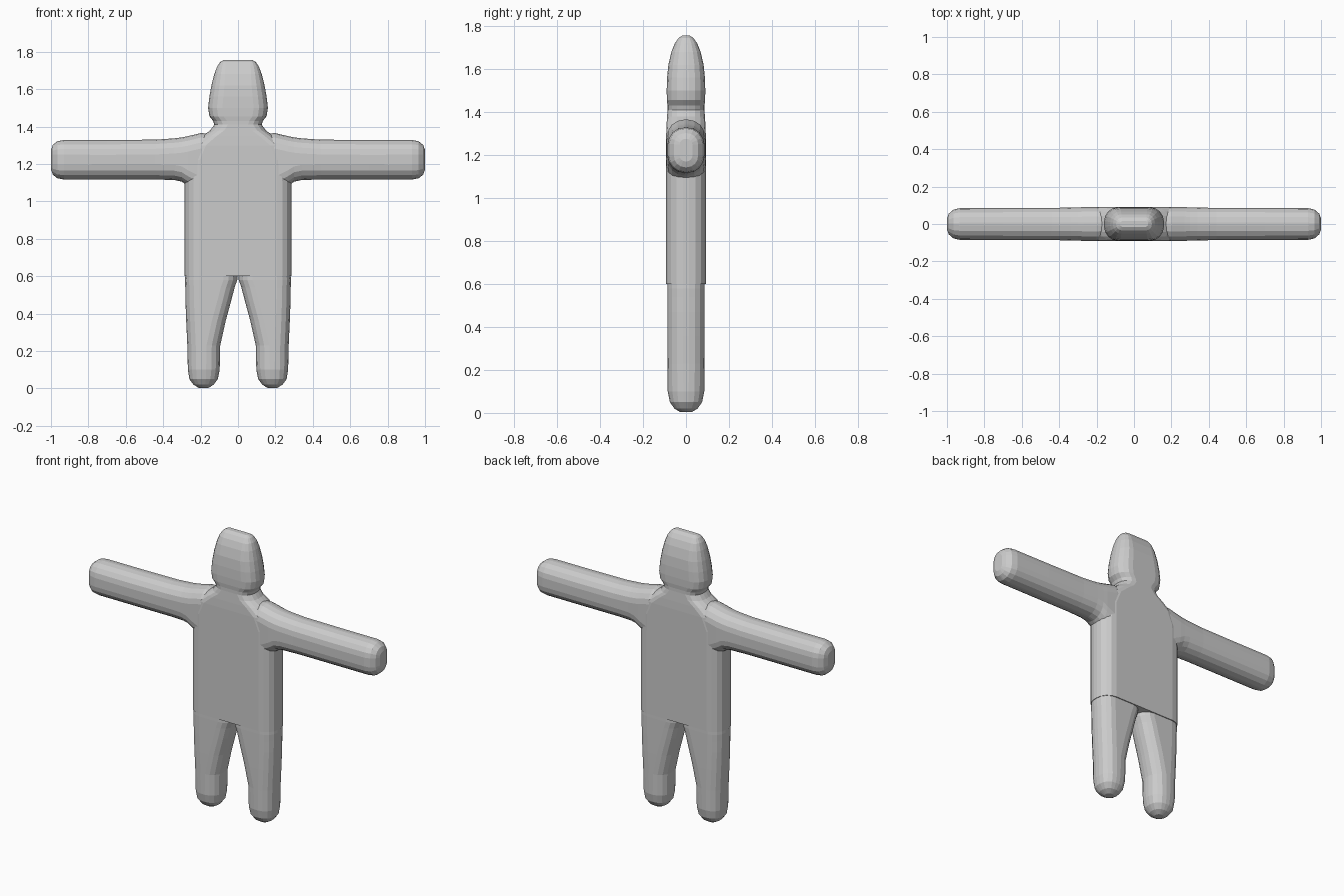
import bpy, bmesh
from math import cos, sin, pi
from mathutils import Vector

if "Cube" in bpy.data.objects:
    bpy.data.objects.remove(bpy.data.objects["Cube"], do_unlink=True)

gray = bpy.data.materials.new("plain gray")
gray.use_nodes = True
color = (0.6, 0.6, 0.6, 1)
gray.diffuse_color = color
gray.node_tree.nodes["Principled BSDF"].inputs["Base Color"].default_value = color


def section(half_w, half_d, roundness):
    """Rounded rectangle outline with stepped corners."""
    r = min(half_w, half_d) * roundness
    points = []
    for corner, (sx, sy) in enumerate([(1, 1), (-1, 1), (-1, -1), (1, -1)]):
        for step in range(5):
            a = corner * pi / 2 + step * pi / 8
            points.append((sx * (half_w - r) + r * cos(a),
                           sy * (half_d - r) + r * sin(a)))
    return points


def loft(name, rings, along_x=False, side=1, roundness=0.85):
    """Skin rings of (position, low edge, high edge, half depth)."""
    bm = bmesh.new()
    loops = []
    for pos, low, high, depth in rings:
        mid, half = (low + high) / 2, (high - low) / 2
        loop = []
        for u, v in section(half, depth, roundness):
            p = Vector((pos, v, mid + u)) if along_x else Vector((mid + u, v, pos))
            p.x *= side
            loop.append(bm.verts.new(p))
        loops.append(loop)
    count = len(loops[0])
    for a, b in zip(loops, loops[1:]):
        for i in range(count):
            j = (i + 1) % count
            bm.faces.new((a[i], a[j], b[j], b[i]))
    bm.faces.new(loops[0])
    bm.faces.new(loops[-1])
    bmesh.ops.recalc_face_normals(bm, faces=bm.faces)
    mesh = bpy.data.meshes.new(name)
    bm.to_mesh(mesh)
    bm.free()
    mesh.materials.append(gray)
    obj = bpy.data.objects.new(name, mesh)
    bpy.context.collection.objects.link(obj)
    return obj


# Torso, neck and head: height, half width, half depth
trunk = [(0.6, 0.285, 0.092), (0.85, 0.285, 0.092), (1.1, 0.285, 0.092),
         (1.22, 0.283, 0.092), (1.3, 0.25, 0.092), (1.35, 0.19, 0.09),
         (1.38, 0.148, 0.088), (1.41, 0.127, 0.086), (1.43, 0.133, 0.086),
         (1.455, 0.153, 0.089), (1.5, 0.16, 0.09), (1.56, 0.153, 0.088),
         (1.62, 0.142, 0.082), (1.68, 0.127, 0.068), (1.72, 0.112, 0.052),
         (1.745, 0.095, 0.034), (1.757, 0.075, 0.015)]
body = loft("body", [(z, -w, w, d) for z, w, d in trunk])

# Arms: distance out, underside, top, half depth
arm = [(0.1, 1.0, 1.36, 0.088), (0.2, 1.05, 1.365, 0.09),
       (0.27, 1.085, 1.348, 0.09), (0.3, 1.105, 1.342, 0.089),
       (0.34, 1.114, 1.337, 0.088), (0.44, 1.117, 1.33, 0.086),
       (0.7, 1.117, 1.328, 0.086), (0.93, 1.117, 1.328, 0.085),
       (0.965, 1.123, 1.322, 0.077), (0.99, 1.143, 1.302, 0.056),
       (1.0, 1.17, 1.275, 0.03)]

# Legs: height, inner edge, outer edge, half depth
leg = [(0.63, 0.004, 0.28, 0.086), (0.58, 0.004, 0.283, 0.087),
       (0.54, 0.018, 0.282, 0.087), (0.47, 0.036, 0.281, 0.087),
       (0.36, 0.066, 0.277, 0.087), (0.23, 0.095, 0.271, 0.086),
       (0.1, 0.098, 0.268, 0.085), (0.05, 0.108, 0.26, 0.075),
       (0.02, 0.13, 0.238, 0.054), (0.003, 0.158, 0.21, 0.026)]

limbs = []
for side, label in ((1, "left"), (-1, "right")):
    limbs.append(loft(label + "_arm", arm, True, side, 0.92))
    limbs.append(loft(label + "_leg", leg, False, side))

# Fuse the limbs into one continuous flat-shaded skin
for limb in limbs:
    union = body.modifiers.new(limb.name, "BOOLEAN")
    union.operation = "UNION"
    union.solver = "EXACT"
    union.object = limb
graph = bpy.context.evaluated_depsgraph_get()
fused = bpy.data.meshes.new_from_object(body.evaluated_get(graph))
body.modifiers.clear()
body.data = fused
for limb in limbs:
    bpy.data.objects.remove(limb, do_unlink=True)
